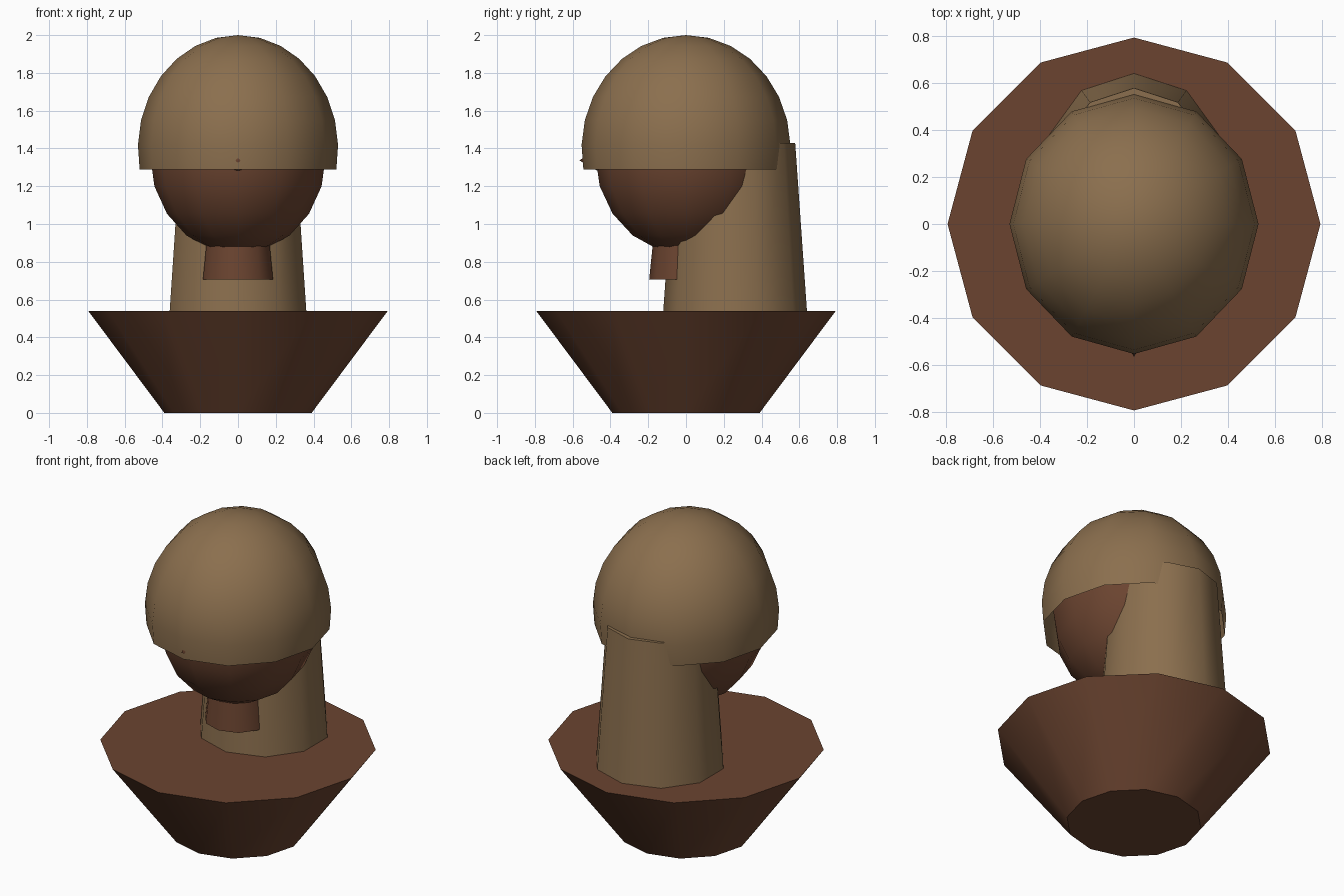
import bpy, bmesh, math

if "Cube" in bpy.data.objects:
    bpy.data.objects.remove(bpy.data.objects["Cube"])


def srgb(h):
    out = []
    for i in (0, 2, 4):
        c = int(h[i:i + 2], 16) / 255
        out.append(c / 12.92 if c <= 0.04045 else ((c + 0.055) / 1.055) ** 2.4)
    return (*out, 1.0)


def material(name, h):
    m = bpy.data.materials.new(name)
    m.diffuse_color = srgb(h)
    m.use_nodes = True
    m.node_tree.nodes["Principled BSDF"].inputs["Base Color"].default_value = m.diffuse_color
    return m


skin = material("dark brown", "6b4430")
tan = material("tan brown", "8b6f4e")


def lathe(name, profile, sides, mat, scale=(1, 1), loc=(0, 0, 0), caps=(True, True)):
    """Revolve (radius, z) points; a vertex always sits on the -y axis. Sides smooth, caps flat."""
    bm = bmesh.new()
    rings = []
    for r, z in profile:
        if r < 1e-5:
            rings.append([bm.verts.new((0, 0, z))])
            continue
        ring = []
        for i in range(sides):
            a = -math.pi / 2 + 2 * math.pi * i / sides
            ring.append(bm.verts.new((r * scale[0] * math.cos(a), r * scale[1] * math.sin(a), z)))
        rings.append(ring)
    for lo, hi in zip(rings, rings[1:]):
        for i in range(sides):
            j = (i + 1) % sides
            if len(lo) == 1:
                f = bm.faces.new((lo[0], hi[j], hi[i]))
            elif len(hi) == 1:
                f = bm.faces.new((lo[i], lo[j], hi[0]))
            else:
                f = bm.faces.new((lo[i], lo[j], hi[j], hi[i]))
            f.smooth = True
    for ring, wanted, flip in ((rings[0], caps[0], True), (rings[-1], caps[1], False)):
        if wanted and len(ring) > 1:
            f = bm.faces.new(ring[::-1] if flip else ring)
            for e in f.edges:
                e.smooth = False
    me = bpy.data.meshes.new(name)
    bm.to_mesh(me)
    bm.free()
    me.materials.append(mat)
    ob = bpy.data.objects.new(name, me)
    ob.location = loc
    bpy.context.collection.objects.link(ob)
    return ob


def arc(start, end, steps, rz):
    """Unit-radius sphere profile between polar angles measured from the top, in degrees."""
    angles = [math.radians(start + (end - start) * i / steps) for i in range(steps + 1)]
    return [(math.sin(a), rz * math.cos(a)) for a in angles]


# Flared shoulders
lathe("shoulders", [(0.39, 0), (0.793, 0.54)], 12, skin)
# Neck stub
lathe("neck", [(0.195, 0.705), (0.165, 1.0)], 10, skin)
# Head
lathe("head", arc(180, 0, 10, 0.52), 12, skin, (0.465, 0.48), (0, 0, 1.36))
# Hair cap, an open shell
lathe("hair_cap", arc(100.8, 0, 8, 0.6), 12, tan, (0.53, 0.553), (0, 0, 1.4), (False, False))
# Long hair falling down the back (vertex on the +y axis as well)
lathe("back_hair", [(0.381, 0.53), (0.318, 1.43)], 10, tan, loc=(0, 0.26, 0))
# Small nose, only its tip shows through the hair
nose = lathe("nose", [(0.06, 0), (0, 0.105)], 8, skin, loc=(0, -0.46, 1.337))
nose.rotation_euler = (math.pi / 2, 0, 0)
